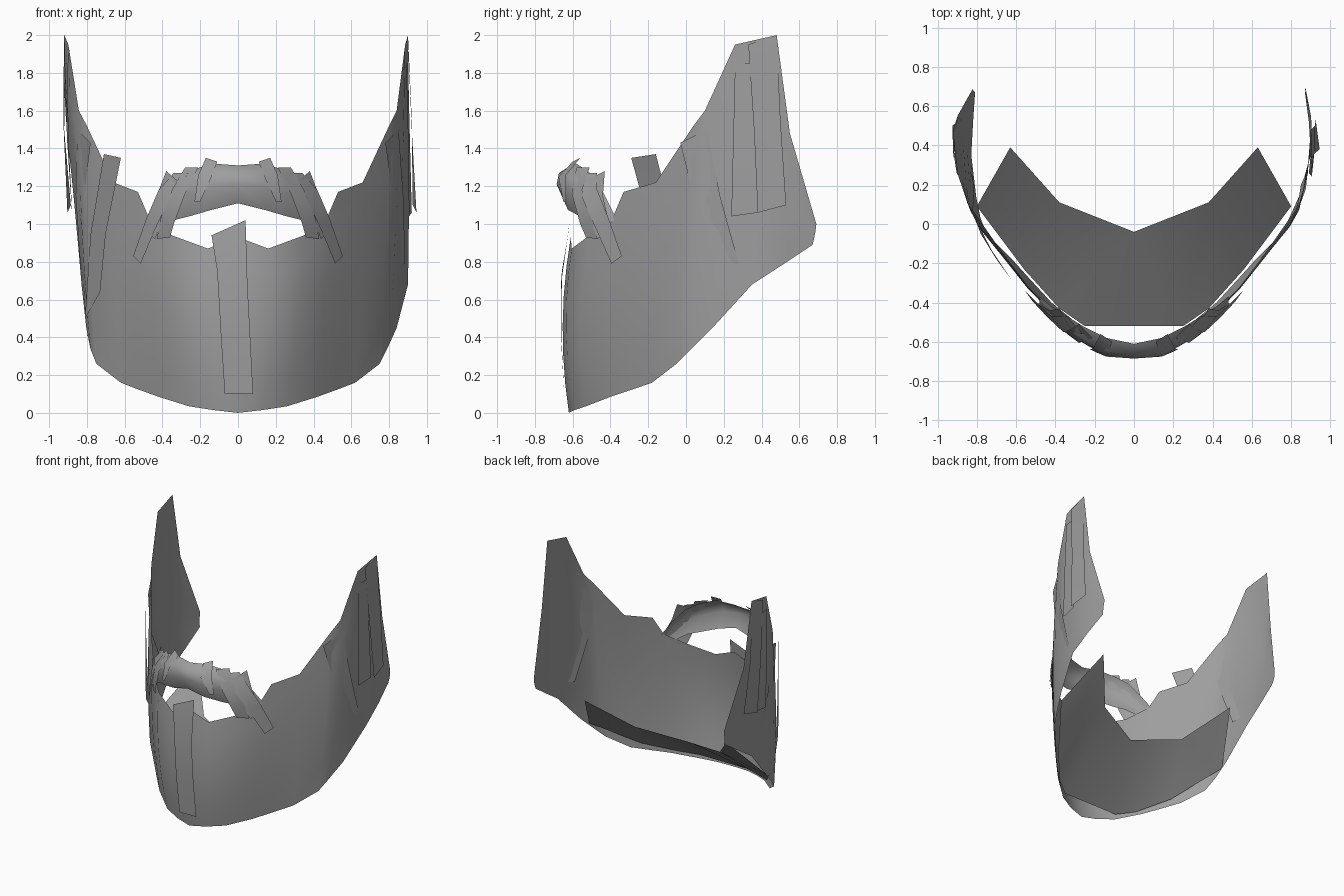
import bpy, bmesh
from mathutils import Vector

grey = bpy.data.materials.new("hair_grey")
grey.diffuse_color = (0.34, 0.34, 0.34, 1)


def sheet(name, rows, closed_faces=None):
    """Grid surface through rows of points (a face list replaces the grid)."""
    bm = bmesh.new()
    grid = [[bm.verts.new(p) for p in r] for r in rows]
    if closed_faces:
        for f in closed_faces:
            bm.faces.new([grid[0][i] for i in f])
    else:
        for a, b in zip(grid, grid[1:]):
            for i in range(len(a) - 1):
                bm.faces.new((a[i], a[i + 1], b[i + 1], b[i]))
    me = bpy.data.meshes.new(name)
    bm.to_mesh(me)
    bm.free()
    me.materials.append(grey)
    ob = bpy.data.objects.new(name, me)
    bpy.context.collection.objects.link(ob)
    bpy.context.view_layer.objects.active = ob
    ob.select_set(True)
    bpy.ops.object.shade_smooth_by_angle(angle=0.9)
    ob.select_set(False)
    return ob


def left(p):
    """Left-hand counterpart: the sideburn leans outward towards its top."""
    x, y, z = p
    k = 0.1 * min(1, max(0, y) / 0.4)
    return (-(x - k * max(-.2, 1.5 - z)), y, z)


# Beard shell: (bottom point, top point) for columns from chin to ear
cols = [((0, -.62, 0), (0, -.61, .93)),
        ((.13, -.59, .015), (.16, -.605, .87)),
        ((.26, -.53, .035), (.35, -.51, .94)),
        ((.42, -.40, .085), (.47, -.39, 1.03)),
        ((.53, -.28, .125), (.53, -.33, 1.17)),
        ((.62, -.18, .16), (.66, -.16, 1.22)),
        ((.75, -.05, .26), (.80, .04, 1.52)),
        ((.79, .03, .34), (.84, .10, 1.6)),
        ((.84, .14, .45), (.885, .26, 1.95)),
        ((.90, .35, .68), (.90, .48, 2.0)),
        ((.89, .52, .79), (.90, .55, 1.48)),
        ((.87, .67, .89), (.87, .69, 1.0))]


def column(bottom, top, n=6):
    b, t = Vector(bottom), Vector(top)
    out = Vector((b.x + t.x, b.y + t.y - .6, 0)).normalized()
    bulge = .038 if b.y < -.45 else .02 if b.y < .1 else .006
    return [tuple(b.lerp(t, i / n) + out * bulge * 4 * (i / n) * (1 - i / n))
            for i in range(n + 1)]


right_side = [column(b, t) for b, t in cols]
left_side = [[left(p) for p in c] for c in right_side[:0:-1]]
sheet("beard_shell", left_side + right_side)

# Underside of the jaw
half = [(.25, -.52, .07), (.38, -.43, .10), (.56, -.23, .19),
        (.80, .09, .41), (.63, .39, .75), (.38, .11, .5)]
pts = half + [(0, -.04, .42)] + [(-x, y, z) for x, y, z in half[::-1]]
sheet("jaw_underside", [pts],
      [(0, 1, 5, 6), (1, 2, 5), (2, 3, 4, 5),
       (6, 7, 11, 12), (7, 10, 11), (7, 8, 9, 10), (0, 6, 12)])

# Moustache band: sections of (x, y top, y belly, y bottom, z top, z bottom)
secs = [(0, -.61, -.685, -.64, 1.31, 1.11), (.14, -.58, -.675, -.625, 1.32, 1.075),
        (.26, -.52, -.605, -.56, 1.28, 1.04), (.34, -.47, -.55, -.51, 1.23, 1.02),
        (.42, -.42, -.48, -.45, 1.13, .97), (.48, -.37, -.41, -.40, 1.03, .92)]


def section(s, side):
    x, yt, yb, yl, zt, zl = s
    m = (zt + zl) / 2
    return [(side * x, yt, zt), (side * x, (yt + yb) / 2 - .025, zt - .04),
            (side * x, yb, m), (side * x, yl, zl)]


sheet("moustache_band", [section(s, -1) for s in secs[:0:-1]] +
      [section(s, 1) for s in secs])


def strip(name, edge_a, edge_b, mirror=None):
    """Thin lock of hair between two long edges."""
    sheet(name, [edge_a, edge_b])
    if mirror:
        sheet(name + "_left", [[mirror(p) for p in e] for e in (edge_b, edge_a)])


def flip(p):
    return (-p[0], p[1], p[2])


# Chin lock
strip("chin_lock", [(-.14, -.625, .94), (-.11, -.657, .75), (-.09, -.66, .4), (-.07, -.645, .1)],
      [(.04, -.615, 1.02), (.05, -.662, .68), (.065, -.662, .4), (.08, -.645, .1)])

# Moustache locks sweeping down past the mouth corners
strip("corner_lock", [(.26, -.56, 1.27), (.36, -.55, 1.14), (.44, -.475, .97), (.515, -.395, .79)],
      [(.34, -.47, 1.27), (.42, -.47, 1.18), (.485, -.41, 1.03), (.555, -.34, .83)], flip)
strip("corner_lock_outer", [(.31, -.55, 1.22), (.37, -.53, 1.08), (.44, -.47, .92)],
      [(.38, -.43, 1.28), (.43, -.44, 1.15), (.49, -.40, .97)], flip)
strip("side_lock", [(.21, -.58, 1.30), (.28, -.605, 1.16), (.34, -.56, 1.0), (.36, -.53, .93)],
      [(.28, -.51, 1.30), (.35, -.55, 1.18), (.41, -.50, 1.03), (.43, -.47, .92)], flip)
strip("upper_lock", [(.11, -.60, 1.33), (.14, -.675, 1.25), (.20, -.65, 1.12)],
      [(.17, -.56, 1.35), (.21, -.635, 1.26), (.23, -.635, 1.12)], flip)

# Cheek and sideburn locks
strip("cheek_lock", [(.78, -.03, 1.43), (.825, .05, 1.1), (.85, .20, .77)],
      [(.85, .11, 1.5), (.875, .18, 1.15), (.885, .28, .79)], left)
strip("left_cheek_lock", [(-.62, -.29, 1.35), (-.70, -.18, .95), (-.73, -.13, .64)],
      [(-.71, -.16, 1.37), (-.78, -.05, .95), (-.81, .03, .5)])
strip("sideburn_lock", [(.90, .33, 1.95), (.92, .36, 1.5), (.945, .38, 1.06)],
      [(.90, .48, 2.0), (.92, .50, 1.55), (.925, .53, 1.1)], left)
strip("sideburn_front_lock", [(.89, .26, 1.85), (.90, .25, 1.45), (.905, .24, 1.04)],
      [(.90, .36, 1.85), (.91, .37, 1.45), (.92, .38, 1.06)], left)
